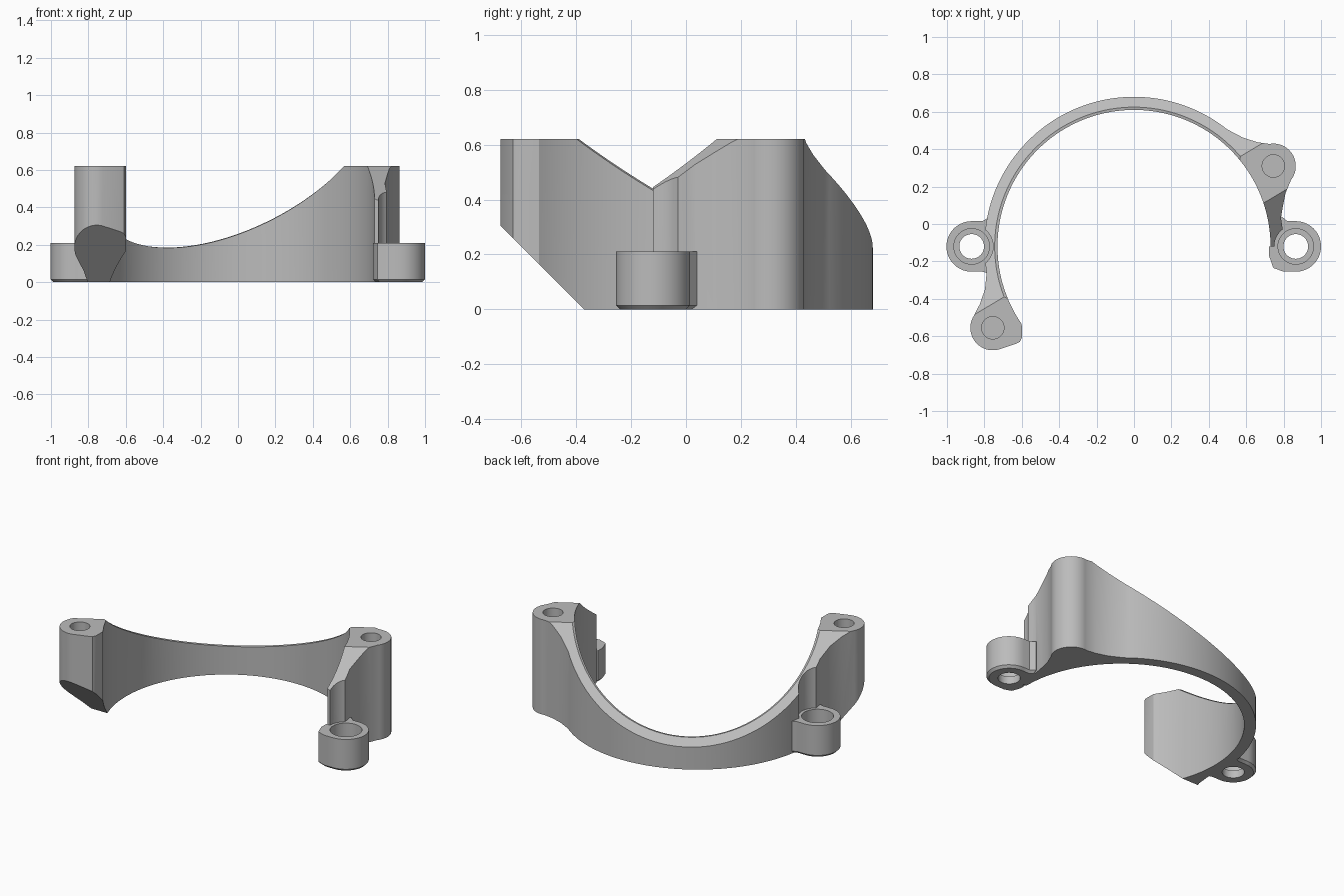
import bpy, bmesh
from math import cos, sin, radians
from mathutils import Vector

cube = bpy.data.objects.get("Cube")
if cube:
    bpy.data.objects.remove(cube, do_unlink=True)

HEIGHT, EAR_H = 0.62, 0.21
RING = (0, -0.12)
R_IN, R_OUT, R_POST = 0.73, 0.80, 0.12
POSTS = [(-0.755, -0.555), (0.745, 0.31)]
EARS = [(-0.868, -0.12), (0.865, -0.12)]
ACROSS = Vector((-0.511, 0.859, 0))     # horizontal direction of both top slopes
SLOPE, CREST = 0.70, 0.02

grey = bpy.data.materials.new("plain grey")
grey.use_nodes = True
colour = (0.5, 0.5, 0.5, 1)
grey.diffuse_color = colour
grey.node_tree.nodes["Principled BSDF"].inputs["Base Color"].default_value = colour


def arc(centre, r, a0, a1, n):
    steps = [radians(a0 + (a1 - a0) * i / n) for i in range(n + 1)]
    return [(centre[0] + r * cos(a), centre[1] + r * sin(a)) for a in steps]


def prism(outline, z0, z1):
    bm = bmesh.new()
    base = bm.faces.new([bm.verts.new((x, y, z0)) for x, y in outline])
    top = bmesh.ops.extrude_face_region(bm, geom=[base])["geom"]
    for v in top:
        if isinstance(v, bmesh.types.BMVert):
            v.co.z = z1
    bmesh.ops.recalc_face_normals(bm, faces=bm.faces)
    return bm


def make_object(name, bm):
    bmesh.ops.recalc_face_normals(bm, faces=bm.faces)
    mesh = bpy.data.meshes.new(name)
    bm.to_mesh(mesh)
    bm.free()
    mesh.materials.append(grey)
    ob = bpy.data.objects.new(name, mesh)
    bpy.context.collection.objects.link(ob)
    return ob


def slice_off(bm, point, normal):
    """Remove everything on the normal's side and close the cut."""
    geom = bm.verts[:] + bm.edges[:] + bm.faces[:]
    bmesh.ops.bisect_plane(bm, geom=geom, dist=1e-5, plane_co=point,
                           plane_no=normal, clear_outer=True)
    rim = [e for e in bm.edges if e.is_boundary]
    bmesh.ops.holes_fill(bm, edges=rim, sides=0)


def combine(target, tool, operation):
    mod = target.modifiers.new(operation.lower(), 'BOOLEAN')
    mod.operation, mod.solver, mod.object = operation, 'EXACT', tool
    tool.hide_render = True
    bpy.context.view_layer.objects.active = target
    bpy.ops.object.modifier_apply(modifier=mod.name)
    bpy.data.objects.remove(tool, do_unlink=True)


def drill(target, centre, r, z0, z1):
    bm = prism(arc(centre, r, 0, 352.5, 47), z0, z1)
    combine(target, make_object("drill", bm), 'DIFFERENCE')


# Half ring with both posts, as one outline
outline = (
    arc(RING, R_OUT, 51.5, 190, 72)
    + [(-0.797, -0.35), (-0.825, -0.43)]
    + arc(POSTS[0], R_POST, 155, 285, 20)
    + [(-0.63, -0.64), (-0.61, -0.63), (-0.6, -0.61)]
    + arc(RING, R_IN, 214.7, 0, 110)
    + arc(RING, R_OUT, 0, 11, 5)
    + [(0.797, 0.1), (0.81, 0.165), (0.825, 0.2)]
    + arc(POSTS[1], R_POST, -38, 100, 20)
    + [(0.66, 0.437), (0.58, 0.463)]
)
body = prism(outline, 0, HEIGHT)
# Long slope over the back, short slope on the free arm, undercut below the front post
slice_off(body, ACROSS * CREST + Vector((0, 0, HEIGHT)), ACROSS * SLOPE + Vector((0, 0, 1)))
slice_off(body, ACROSS * -0.258 + Vector((0, 0, HEIGHT)), ACROSS * -0.8 + Vector((0, 0, 1)))
slice_off(body, Vector((0, -0.37, 0)), Vector((0, -1, -1)))
bracket = make_object("half_ring_bracket", body)

# Narrow chamfer along the inner edge of the long slope
bevel = bmesh.new()
bmesh.ops.create_cone(bevel, cap_ends=True, segments=180, radius1=R_IN - 0.015,
                      radius2=R_IN + 0.045, depth=0.048)
for v in bevel.verts:
    v.co += Vector((*RING, 0.0))
    v.co.z += HEIGHT + 0.012 - SLOPE * (v.co.dot(ACROSS) - v.co.z * ACROSS.z - CREST) - 0.012
combine(bracket, make_object("chamfer_cutter", bevel), 'DIFFERENCE')

# Clearance above each ear
for centre in EARS:
    drill(bracket, centre, 0.115, EAR_H, 0.8)

# Screw ears with a chamfered foot
ROOTS = [
    [(-0.81, -0.255), (-0.76, -0.27), (-0.76, 0.05), (-0.785, 0.03), (-0.81, 0.015)],
    [(0.82, 0.015), (0.79, 0.04), (0.75, 0.0), (0.735, -0.12), (0.722, -0.12),
     (0.722, -0.17), (0.745, -0.235), (0.8, -0.255)],
]
for centre, start, root in zip(EARS, (90, -90), ROOTS):
    ear = prism(arc(centre, 0.135, start, start + 180, 28) + root, 0, EAR_H)
    foot = [e for e in ear.edges if all(v.co.z < 0.001 for v in e.verts)]
    bmesh.ops.bevel(ear, geom=foot, offset=0.015, segments=1, affect='EDGES')
    combine(bracket, make_object("screw_ear", ear), 'UNION')

# Counterbored ear holes and blind post holes
for centre in EARS:
    drill(bracket, centre, 0.095, 0.05, EAR_H + 0.001)
    drill(bracket, centre, 0.066, -0.1, 0.1)
for centre in POSTS:
    drill(bracket, centre, 0.06, 0.3, 0.8)

# Smooth curved walls, sharp rims
for ob in bpy.context.selected_objects:
    ob.select_set(False)
bracket.select_set(True)
bpy.context.view_layer.objects.active = bracket
bpy.ops.object.shade_smooth_by_angle(angle=radians(28))
